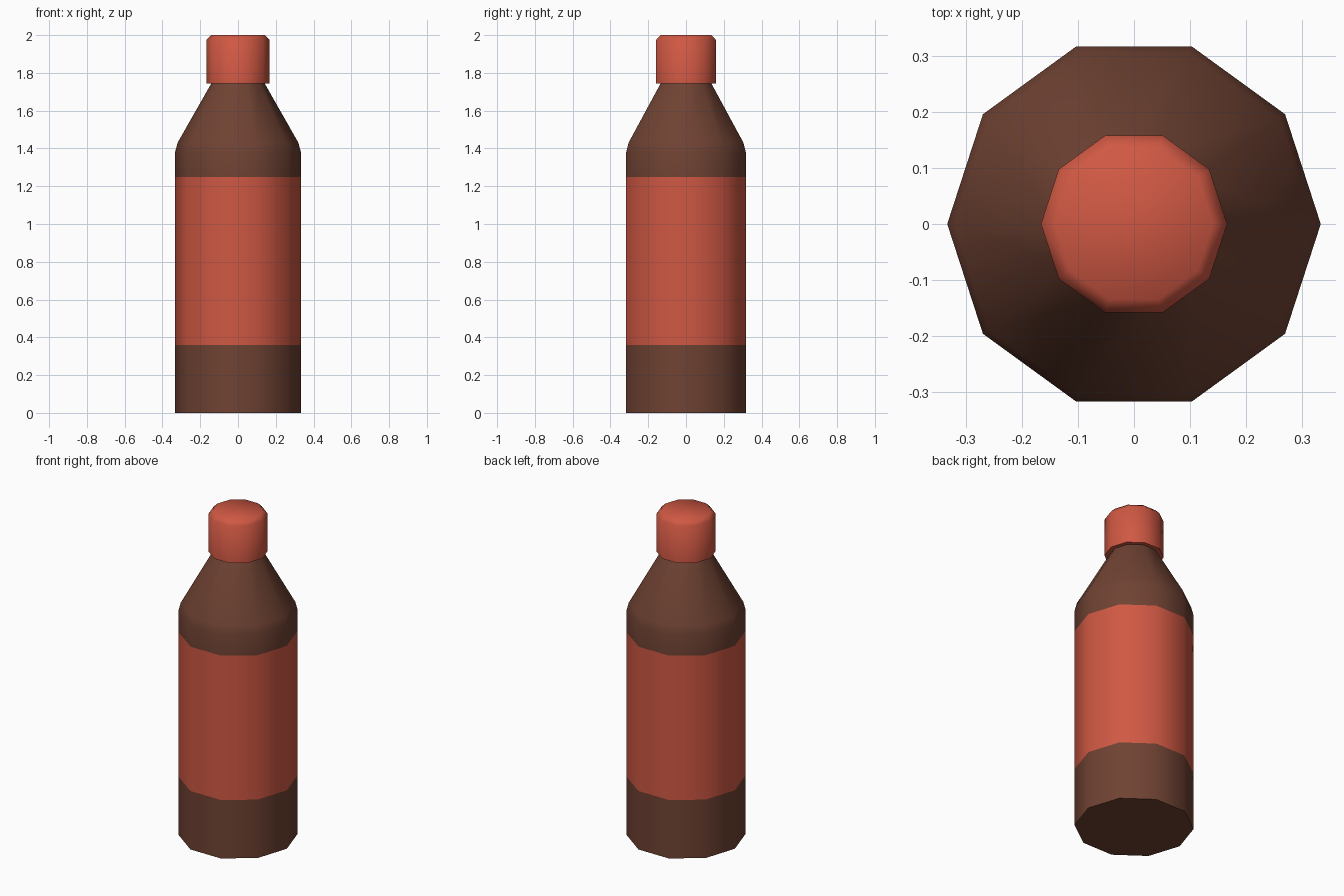
import bpy, bmesh
from math import cos, sin, pi, radians

cube = bpy.data.objects.get("Cube")
if cube:
    bpy.data.objects.remove(cube, do_unlink=True)

SIDES = 10


def make_material(name, rgb):
    mat = bpy.data.materials.new(name)
    mat.use_nodes = True
    mat.diffuse_color = (*rgb, 1)
    bsdf = next(n for n in mat.node_tree.nodes if n.type == 'BSDF_PRINCIPLED')
    bsdf.inputs["Base Color"].default_value = (*rgb, 1)
    return mat


def lathe(name, profile, materials, pick=lambda z: 0):
    """Spin (radius, height) points into a closed ten-sided solid."""
    bm = bmesh.new()
    rings = []
    for r, z in profile:
        angles = [2 * pi * i / SIDES for i in range(SIDES)]
        rings.append([bm.verts.new((r * cos(a), r * sin(a), z)) for a in angles])
    for low, high in zip(rings, rings[1:]):
        for i in range(SIDES):
            j = (i + 1) % SIDES
            bm.faces.new((low[i], low[j], high[j], high[i]))
    bm.faces.new(rings[0][::-1])
    bm.faces.new(rings[-1])
    for f in bm.faces:
        f.material_index = pick(f.calc_center_median().z)
    mesh = bpy.data.meshes.new(name)
    bm.to_mesh(mesh)
    bm.free()
    for mat in materials:
        mesh.materials.append(mat)
    obj = bpy.data.objects.new(name, mesh)
    bpy.context.collection.objects.link(obj)
    bpy.ops.object.select_all(action='DESELECT')
    obj.select_set(True)
    bpy.context.view_layer.objects.active = obj
    bpy.ops.object.shade_smooth_by_angle(angle=radians(60))
    return obj


brown = make_material("sauce brown", (0.16, 0.055, 0.033))
red = make_material("label red", (0.63, 0.098, 0.057))

# Bottle body with the label band between its two middle rings
LABEL_LOW, LABEL_HIGH = 0.36, 1.25
lathe("bottle_body",
      [(0.333, 0), (0.333, LABEL_LOW), (0.333, LABEL_HIGH), (0.333, 1.38),
       (0.32, 1.43), (0.135, 1.755)],
      [brown, red],
      lambda z: int(LABEL_LOW < z < LABEL_HIGH))

# Screw cap with a chamfered top
lathe("bottle_cap",
      [(0.166, 1.745), (0.166, 1.975), (0.141, 2.0)],
      [red])
